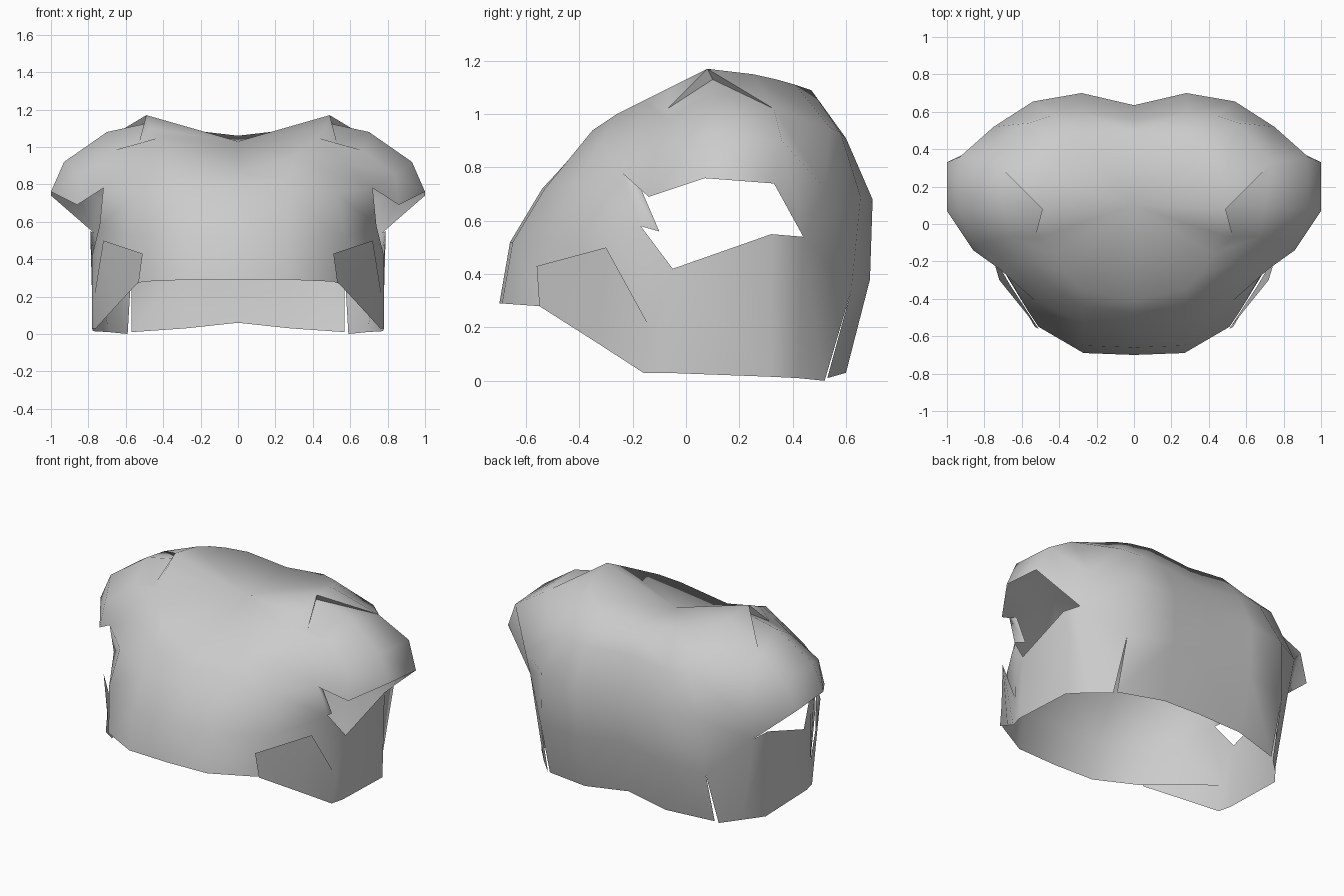
import bpy
import bmesh
import math
from mathutils import Vector

default = bpy.data.objects.get("Cube")
if default:
    bpy.data.objects.remove(default, do_unlink=True)

fabric = bpy.data.materials.new("light_grey_fabric")
fabric.use_nodes = True
grey = (0.6, 0.6, 0.6, 1)
fabric.diffuse_color = grey
fabric.node_tree.nodes["Principled BSDF"].inputs["Base Color"].default_value = grey


def add_strips(bm, verts, rows, side):
    """Skin neighbouring rows of points, welding shared points."""
    def vert(point):
        key = (point[0] * side, point[1], point[2])
        if key not in verts:
            verts[key] = bm.verts.new(key)
        return verts[key]

    for upper, lower in zip(rows, rows[1:]):
        for i in range(len(upper) - 1):
            loop = [vert(p) for p in (upper[i], upper[i + 1], lower[i + 1], lower[i])]
            loop = list(dict.fromkeys(loop))
            if len(loop) > 2 and not bm.faces.get(loop):
                bm.faces.new(loop)


def build_garment(name, grids, angle):
    """Make the mirrored cloth from grids of points on its left half."""
    bm = bmesh.new()
    verts = {}
    for side in (1, -1):
        for rows in grids:
            add_strips(bm, verts, rows, side)
    # turn every face away from the middle of the garment
    middle = Vector((0, 0, 0.5))
    bm.normal_update()
    for face in bm.faces:
        if face.normal.dot(face.calc_center_median() - middle) < 0:
            face.normal_flip()
    mesh = bpy.data.meshes.new(name)
    bm.to_mesh(mesh)
    bm.free()
    mesh.materials.append(fabric)
    garment = bpy.data.objects.new(name, mesh)
    bpy.context.collection.objects.link(garment)
    bpy.ops.object.select_all(action="DESELECT")
    garment.select_set(True)
    bpy.context.view_layer.objects.active = garment
    bpy.ops.object.shade_smooth_by_angle(angle=math.radians(angle))


# Points shared by neighbouring pieces
front_shoulder = (0.42, -0.16, 1.05)
back_shoulder = (0.43, 0.34, 1.13)
shoulder_tip = (0.49, 0.08, 1.17)
front_fold = (0.53, -0.07, 1.02)
sleeve_peak = (0.47, 0.1, 1.13)
back_fold = (0.74, 0.33, 1.02)
sleeve_front = (0.57, -0.2, 0.92)
front_armpit = (0.72, -0.24, 0.78)
back_sleeve_top = (0.56, 0.54, 0.95)
back_sleeve_low = (0.75, 0.52, 0.72)
back_armpit = (0.77, 0.44, 0.54)
chest_side = (0.74, -0.17, 0.58)
notch = (0.77, -0.13, 0.19)
armhole_low = (0.78, -0.05, 0.42)
slit_top = (0.57, 0.62, 0.34)

# Neckline, in three runs from front to back
front_neck = [(0, -0.41, 0.86), (0.28, -0.35, 0.94), (0.37, -0.26, 1.0), front_shoulder]
side_neck = [front_shoulder, (0.47, -0.06, 1.1), shoulder_tip,
             (0.47, 0.25, 1.15), back_shoulder]
back_neck = [(0, 0.48, 1.06), (0.26, 0.47, 1.09), (0.37, 0.41, 1.11), back_shoulder]

# Front panel, neckline down to the short hem
front_panel = [
    front_neck,
    [(0, -0.475, 0.79), (0.28, -0.44, 0.83), (0.45, -0.32, 0.89), sleeve_front],
    [(0, -0.54, 0.72), (0.27, -0.53, 0.72), (0.53, -0.41, 0.75), front_armpit],
    [(0, -0.66, 0.52), (0.27, -0.65, 0.52), (0.57, -0.46, 0.52), chest_side],
    [(0, -0.7, 0.29), (0.27, -0.69, 0.29), (0.51, -0.55, 0.28), notch],
]
armhole_corner = [[chest_side, armhole_low], [notch, notch]]
armhole_tab = [[front_armpit, (0.71, -0.19, 0.77)], [chest_side, (0.72, -0.1, 0.56)]]

# Back panel, neckline down to the long hem, slit at each side
back_row = [(0, 0.635, 0.39), (0.28, 0.69, 0.38), slit_top]
back_panel = [
    back_neck,
    [(0, 0.56, 0.91), (0.28, 0.6, 0.91), (0.44, 0.58, 0.93), back_sleeve_top],
    [(0, 0.635, 0.68), (0.28, 0.7, 0.68), (0.54, 0.655, 0.69), back_sleeve_low],
    back_row + [back_armpit],
]
back_hem = [back_row, [(0, 0.57, 0.06), (0.28, 0.6, 0.03), (0.57, 0.53, 0.01)]]

# Shoulder yokes from the neckline to the fold over the sleeve
front_yoke = [side_neck[:3], [front_shoulder, front_fold, front_fold]]
back_yoke = [side_neck[2:], [back_fold, back_fold, back_sleeve_top]]
shoulder_fold = [[front_fold, shoulder_tip, back_fold],
                 [front_fold, sleeve_peak, back_fold]]

# Cap sleeve, shoulder out to the open cuff
sleeve = [
    [front_shoulder, front_fold, sleeve_peak, back_fold, back_fold],
    [sleeve_front, (0.67, -0.07, 0.98), (0.7, 0.1, 1.08), back_fold, back_sleeve_top],
    [front_armpit, (0.84, -0.11, 0.85), (0.93, 0.07, 0.92),
     (0.93, 0.36, 0.9), back_sleeve_low],
    [front_armpit, (0.86, -0.14, 0.69), (1, 0.07, 0.76),
     (1, 0.33, 0.74), back_armpit],
]

# Side panel under the arm, overlapping the front with a notch
side_panel = [
    [(0.51, -0.56, 0.43), (0.72, -0.3, 0.5), notch, armhole_low,
     (0.79, 0.32, 0.55), back_armpit, slit_top],
    [(0.53, -0.55, 0.28), (0.66, -0.33, 0.14), (0.76, -0.16, 0.03),
     (0.78, -0.08, 0.03), (0.775, 0.32, 0.015), (0.69, 0.42, 0.01), (0.59, 0.52, 0)],
]

# Sloping cloth closing the neckline
neck_rim = front_neck + side_neck[1:] + back_neck[-2::-1]
neck_cover = [neck_rim, [(0, 0.1, 1.03)] * len(neck_rim)]

build_garment("cropped_top", [
    front_panel, armhole_corner, armhole_tab, back_panel, back_hem, front_yoke,
    back_yoke, shoulder_fold, sleeve, side_panel, neck_cover], 70)
